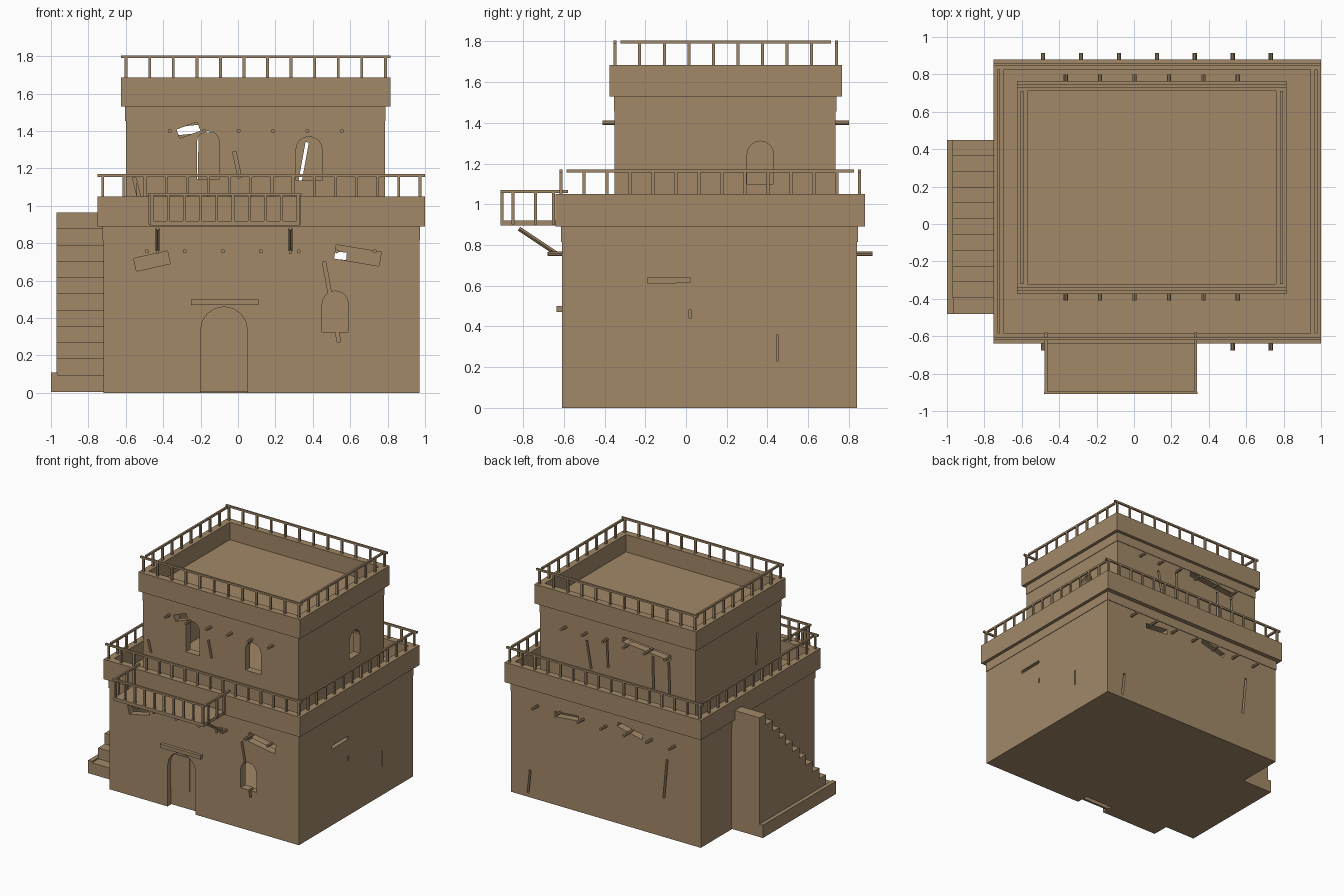
import bpy, bmesh, math
from mathutils import Vector, Matrix

if "Cube" in bpy.data.objects:
    bpy.data.objects.remove(bpy.data.objects["Cube"], do_unlink=True)

clay = bpy.data.materials.new("sandy clay")
clay.use_nodes = True
clay.diffuse_color = (0.36, 0.25, 0.14, 1)
clay.node_tree.nodes["Principled BSDF"].inputs["Base Color"].default_value = clay.diffuse_color
clay.node_tree.nodes["Principled BSDF"].inputs["Roughness"].default_value = 0.9


def box(bm, x0, x1, y0, y1, z0, z1):
    size = Matrix.Diagonal((x1 - x0, y1 - y0, z1 - z0, 1))
    mid = Matrix.Translation(((x0 + x1) / 2, (y0 + y1) / 2, (z0 + z1) / 2))
    bmesh.ops.create_cube(bm, size=1, matrix=mid @ size)


def beam(bm, a, b, radius, sides=8):
    a, b = Vector(a), Vector(b)
    turn = (b - a).to_track_quat('Z', 'Y').to_matrix().to_4x4()
    bmesh.ops.create_cone(bm, cap_ends=True, segments=sides, radius1=radius, radius2=radius,
                          depth=(b - a).length, matrix=Matrix.Translation((a + b) / 2) @ turn)


def finish(name, bm):
    bmesh.ops.recalc_face_normals(bm, faces=bm.faces)
    mesh = bpy.data.meshes.new(name)
    bm.to_mesh(mesh)
    bm.free()
    mesh.materials.append(clay)
    ob = bpy.data.objects.new(name, mesh)
    bpy.context.collection.objects.link(ob)
    return ob


def arch(u0, u1, z0, z1, steps=8):
    r = (u1 - u0) / 2
    turns = [math.pi * i / steps for i in range(steps + 1)]
    return [(u0, z0), (u1, z0)] + [(u0 + r + r * math.cos(t), z1 - r + r * math.sin(t)) for t in turns]


def slit(u0, z0, u1, z1, w):
    side = Vector((z0 - z1, u1 - u0)).normalized() * w / 2
    a, b = Vector((u0, z0)), Vector((u1, z1))
    return [tuple(p) for p in (a - side, b - side, b + side, a + side)]


def prism(bm, outline, axis, d0, d1):
    def place(u, z, d):
        return (u, d, z) if axis == 'y' else (d, u, z)
    near = [bm.verts.new(place(u, z, d0)) for u, z in outline]
    far = [bm.verts.new(place(u, z, d1)) for u, z in outline]
    bm.faces.new(near)
    bm.faces.new(far[::-1])
    for i in range(len(near)):
        j = (i + 1) % len(near)
        bm.faces.new((near[j], near[i], far[i], far[j]))


def carve(ob, cutters):
    for c in cutters:
        c.hide_render = True
        m = ob.modifiers.new("carve", 'BOOLEAN')
        m.operation, m.solver, m.object = 'DIFFERENCE', 'EXACT', c
    bpy.context.view_layer.update()
    done = bpy.data.meshes.new_from_object(ob.evaluated_get(bpy.context.evaluated_depsgraph_get()))
    ob.modifiers.clear()
    ob.data = done
    for c in cutters:
        bpy.data.objects.remove(c, do_unlink=True)


def walls(name, x0, x1, y0, y1, z0, z1, openings):
    """Hollow storey; openings are (wall, outline) pairs."""
    t, reach = 0.06, 0.1
    bm = bmesh.new()
    box(bm, x0, x1, y0, y1, z0, z1)
    ob = finish(name, bm)
    bm = bmesh.new()
    box(bm, x0 + t, x1 - t, y0 + t, y1 - t, z0 + t / 2, z1 - t / 2)
    cutters = [finish("hollow_cutter", bm)]
    spans = {"front": ('y', y0 - t, y0 + reach), "back": ('y', y1 - reach, y1 + t),
             "left": ('x', x0 - t, x0 + reach), "right": ('x', x1 - reach, x1 + t)}
    for wall, outline in openings:
        bm = bmesh.new()
        prism(bm, outline, *spans[wall])
        cutters.append(finish("opening_cutter", bm))
    carve(ob, cutters)


def parapet(name, x0, x1, y0, y1, z0, z1):
    t = 0.055
    bm = bmesh.new()
    box(bm, x0, x1, y0, y1, z0, z1)
    ob = finish(name, bm)
    bm = bmesh.new()
    box(bm, x0 + t, x1 - t, y0 + t, y1 - t, z0 + 0.015, z1 + t)
    carve(ob, [finish("roof_cutter", bm)])


def railing(name, x0, x1, y0, y1, z0, z1, nx, ny):
    """Rails along four sides, with evenly spaced posts."""
    r, s = 0.0075, 0.027
    bm = bmesh.new()
    for y in (y0 + s, y1 - s):
        box(bm, x0, x1, y - r, y + r, z1 - 2 * r, z1)
        for i in range(nx):
            x = x0 + s + (x1 - x0 - 2 * s) * i / (nx - 1)
            box(bm, x - r, x + r, y - r, y + r, z0, z1 - r)
    for x in (x0 + s, x1 - s):
        box(bm, x - r, x + r, y0 + 2 * s, y1 - 2 * s, z1 - 2 * r, z1)
        for i in range(1, ny - 1):
            y = y0 + s + (y1 - y0 - 2 * s) * i / (ny - 1)
            box(bm, x - r, x + r, y - r, y + r, z0, z1 - r)
    finish(name, bm)


# Storeys with arched openings, cracks and broken patches
walls("lower_walls", -0.72, 0.97, -0.61, 0.84, 0, 0.9, [
    ("front", arch(-0.2, 0.05, -0.05, 0.46)), ("front", arch(0.45, 0.59, 0.325, 0.545)),
    ("front", slit(0.46, 0.7, 0.54, 0.27, 0.018)), ("front", slit(-0.55, 0.685, -0.37, 0.725, 0.07)),
    ("front", slit(0.52, 0.755, 0.76, 0.715, 0.075)),
    ("back", slit(0.8, 0.22, 0.82, 0.03, 0.018)), ("back", slit(-0.42, 0.63, -0.39, 0.31, 0.018)),
    ("back", slit(0.37, 0.75, 0.58, 0.73, 0.04)), ("back", slit(0.02, 0.8, -0.2, 0.75, 0.04)),
    ("right", slit(-0.19, 0.625, 0.02, 0.628, 0.025)), ("right", slit(0.45, 0.23, 0.45, 0.36, 0.01)),
    ("right", slit(0.02, 0.44, 0.02, 0.48, 0.012))])
walls("upper_walls", -0.6, 0.785, -0.35, 0.735, 0.9, 1.54, [
    ("front", arch(-0.22, -0.1, 1.14, 1.4)), ("front", arch(0.31, 0.45, 1.135, 1.37)),
    ("front", slit(-0.32, 1.385, -0.21, 1.425, 0.05)), ("front", slit(-0.02, 1.29, 0.01, 1.15, 0.018)),
    ("front", slit(-0.555, 1.15, -0.53, 1.05, 0.018)), ("right", arch(0.3, 0.43, 1.1, 1.31)),
    ("back", slit(0.33, 1.12, 0.37, 1.34, 0.018)), ("back", slit(0.19, 1.39, 0.18, 1.17, 0.016)),
    ("back", slit(-0.22, 1.37, -0.225, 1.1, 0.018)), ("back", slit(-0.36, 1.36, -0.37, 1.1, 0.018)),
    ("back", slit(0.05, 1.435, -0.38, 1.395, 0.045)), ("left", slit(-0.05, 1.36, -0.04, 1.1, 0.016))])

# Slight ledges under the parapets
bm = bmesh.new()
box(bm, -0.724, 0.974, -0.614, 0.844, 0.815, 0.895)
box(bm, -0.604, 0.789, -0.354, 0.739, 1.455, 1.535)
finish("wall_ledges", bm)

# Parapets, sunken roofs and railings
parapet("lower_parapet", -0.75, 1.0, -0.64, 0.88, 0.89, 1.05)
parapet("upper_parapet", -0.625, 0.815, -0.375, 0.765, 1.53, 1.685)
railing("lower_railing", -0.75, 1.0, -0.64, 0.88, 1.04, 1.17, 16, 14)
railing("upper_railing", -0.625, 0.815, -0.375, 0.765, 1.675, 1.805, 12, 10)

# Door and lintel
bm = bmesh.new()
prism(bm, arch(-0.2, 0.05, 0.005, 0.46), 'y', -0.57, -0.552)
prism(bm, [(-0.2, 0.145), (-0.03, 0.145), (-0.03, 0.42), (-0.2, 0.42)], 'y', -0.575, -0.56)
finish("door", bm)
bm = bmesh.new()
box(bm, -0.25, 0.11, -0.635, -0.6, 0.47, 0.5)
finish("door_lintel", bm)

# Roof beam ends poking out of front and back
bm = bmesh.new()
for count, start, step, z, front, back in ((7, -0.487, 0.203, 0.757, -0.675, 0.915),
                                           (6, -0.365, 0.184, 1.4, -0.41, 0.8)):
    for i in range(count):
        x = start + step * i
        beam(bm, (x, front, z), (x, front + 0.12, z), 0.011)
        beam(bm, (x, back - 0.12, z), (x, back, z), 0.011)
finish("roof_beams", bm)

# Balcony with rails and diagonal braces
bm = bmesh.new()
box(bm, -0.47, 0.33, -0.91, -0.63, 0.895, 0.92)
finish("balcony_floor", bm)
bm = bmesh.new()
r = 0.0075
box(bm, -0.48, 0.34, -0.91, -0.895, 1.055, 1.07)
for i in range(10):
    x = -0.46 + 0.78 * i / 9
    box(bm, x - r, x + r, -0.91, -0.895, 0.91, 1.06)
for x in (-0.47, 0.33):
    box(bm, x - r, x + r, -0.91, -0.58, 1.055, 1.07)
    for y in (-0.85, -0.74, -0.65):
        box(bm, x - r, x + r, y - r, y + r, 0.9, 1.06)
finish("balcony_railing", bm)
bm = bmesh.new()
for x in (-0.43, 0.28):
    beam(bm, (x, -0.82, 0.88), (x, -0.64, 0.76), 0.011, 4)
    box(bm, x - 0.008, x + 0.008, -0.68, -0.6, 0.745, 0.765)
finish("balcony_braces", bm)

# Outside staircase with a low curb
bm = bmesh.new()
for i in range(11):
    y = -0.48 + 0.0845 * i
    box(bm, -0.97, -0.71, y, y + 0.0845, 0.005, 0.01 + 0.0868 * (i + 1))
finish("staircase", bm)
bm = bmesh.new()
box(bm, -1.0, -0.965, -0.48, 0.45, 0.005, 0.108)
finish("stair_curb", bm)
